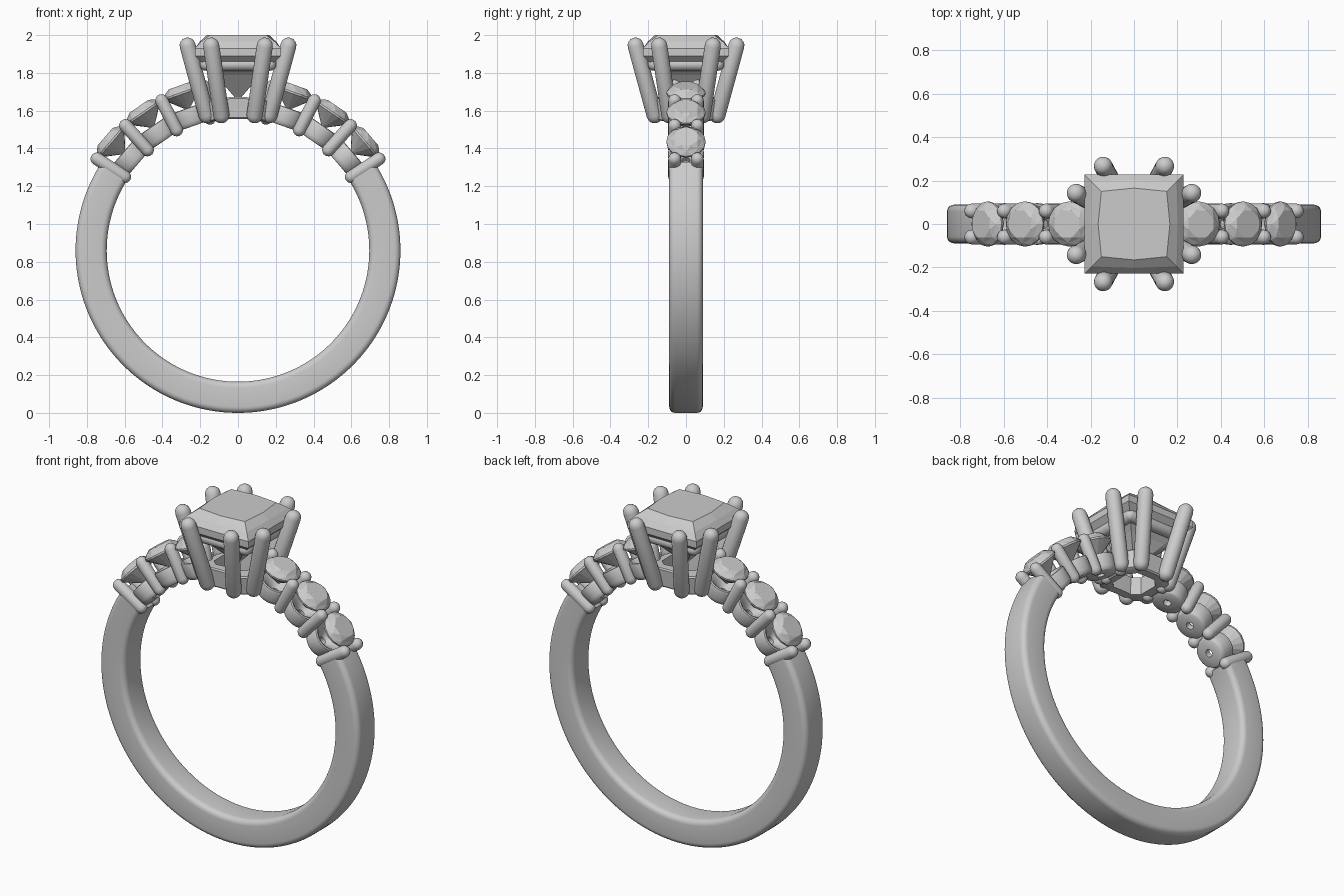
import bpy, bmesh
from math import sin, cos, pi, radians
from mathutils import Matrix, Vector

if "Cube" in bpy.data.objects:
    bpy.data.objects.remove(bpy.data.objects["Cube"])

CZ, RI, RO = 0.86, 0.695, 0.86      # ring centre height, inner and outer radius


def make(name, verts, faces, mat=None, smooth=True):
    me = bpy.data.meshes.new(name)
    me.from_pydata([tuple(v) for v in verts], [], faces)
    bm = bmesh.new()
    bm.from_mesh(me)
    bmesh.ops.remove_doubles(bm, verts=bm.verts, dist=1e-5)
    bmesh.ops.recalc_face_normals(bm, faces=bm.faces)
    bm.to_mesh(me)
    bm.free()
    ob = bpy.data.objects.new(name, me)
    bpy.context.collection.objects.link(ob)
    if mat:
        me.transform(mat)
    if smooth:
        bpy.ops.object.select_all(action='DESELECT')
        ob.select_set(True)
        bpy.context.view_layer.objects.active = ob
        bpy.ops.object.shade_smooth_by_angle(angle=radians(40))
    return ob


def loft(name, rings, mat=None, smooth=True, cap=True, loop=False):
    n = len(rings[0])
    verts = [v for r in rings for v in r]
    faces = []
    for i in range(len(rings) if loop else len(rings) - 1):
        a, b = i * n, (i + 1) % len(rings) * n
        faces += [(a + j, a + (j + 1) % n, b + (j + 1) % n, b + j) for j in range(n)]
    if cap and not loop:
        faces += [tuple(range(n)), tuple(range(len(verts) - n, len(verts)))]
    return make(name, verts, faces, mat, smooth)


def circle(r, z, n, off=0.0):
    return [(r * cos(2 * pi * (j + off) / n), r * sin(2 * pi * (j + off) / n), z) for j in range(n)]


def rod(name, p, q, r):
    # round-ended bar whose tips lie at p and q
    p, q = Vector(p), Vector(q)
    d = q - p
    L = d.length
    arcs = [radians(a) for a in (6, 25, 45, 65, 90)]
    prof = [(r * sin(a), r - r * cos(a)) for a in arcs]
    prof += [(r * sin(a), L - r + r * cos(a)) for a in reversed(arcs)]
    mat = Matrix.Translation(p) @ d.to_track_quat('Z', 'Y').to_matrix().to_4x4()
    return loft(name, [circle(a, z, 20) for a, z in prof], mat)


def radial(deg, side):
    # local z points outward from the ring centre
    return Matrix.Translation((0, 0, CZ)) @ Matrix.Rotation(side * radians(90 - deg), 4, 'Y')


def rounded_rect(hw, lo, hi, r):
    pts = []
    for cx, cy, a0 in ((hw - r, hi - r, 0), (-hw + r, hi - r, 90),
                       (-hw + r, lo + r, 180), (hw - r, lo + r, 270)):
        for k in range(6):
            a = radians(a0 + 18 * k)
            pts.append((cx + r * cos(a), cy + r * sin(a)))
    return pts


# Shank: rounded band sweeping below the stones
prof = rounded_rect(0.089, RI, RO, 0.032)
rings = []
for i in range(97):
    a = radians(33 - 246 * i / 96)
    rings.append([(r * cos(a), y, CZ + r * sin(a)) for y, r in prof])
loft("shank", rings)

# Shoulder stones, cups and prong pairs
cup = [(0.022, 0.700), (0.078, 0.700), (0.086, 0.706), (0.092, 0.725), (0.096, 0.785),
       (0.093, 0.797), (0.085, 0.800), (0.075, 0.795), (0.022, 0.735)]
for side, label in ((-1, "left"), (1, "right")):
    for k in range(3):
        m = radial(40.5 + 15 * k, side)
        loft(f"{label}_cup_{k+1}", [circle(r, z, 32) for r, z in cup], m, loop=True)
        # round brilliant: culet, girdle, crown, table
        gem = [circle(0.004, 0.79, 16), circle(0.104, 0.879, 16), circle(0.104, 0.889, 16)]
        v = [p for r in gem for p in r] + circle(0.088, 0.908, 8) + circle(0.066, 0.926, 8, 0.5)
        f = [tuple(range(16))]
        for b in (0, 16):
            f += [(b + j, b + (j + 1) % 16, b + 16 + (j + 1) % 16, b + 16 + j) for j in range(16)]
        for j in range(8):
            g, g1, g2 = 32 + 2 * j, 32 + 2 * j + 1, 32 + (2 * j + 2) % 16
            s, s1 = 48 + j, 48 + (j + 1) % 8
            f += [(g, g1, s), (g1, g2, s1), (g1, s1, s), (s, s1, 56 + j), (s, 56 + j, 56 + (j - 1) % 8)]
        f.append(tuple(range(56, 64)))
        make(f"{label}_stone_{k+1}", v, f, m, smooth=False)
    for k in range(4):
        m = radial(33 + 15 * k, side)
        for y, end in ((-0.06, "front"), (0.06, "back")):
            rod(f"{label}_{end}_shoulder_prong_{k+1}", m @ Vector((0, y, 0.682)),
                m @ Vector((0, y, 0.924)), 0.034)

# Centre stone: square cut with stepped crown and pointed pavilion
def square(h, z, bulge=1.0):
    b = h * bulge
    return [(h, h, z), (0, b, z), (-h, h, z), (-b, 0, z), (-h, -h, z), (0, -b, z), (h, -h, z), (b, 0, z)]

loft("centre_stone", [square(0.004, 1.655), square(0.12, 1.79), square(0.228, 1.89),
                      square(0.228, 1.93), square(0.195, 1.965, 1.04),
                      square(0.15, 2.0, 1.1)], smooth=False)

# Eight leaning claws, two per side of the centre stone
n = 0
for sx in (-1, 1):
    for sy in (-1, 1):
        for (tx, ty), (bx, by) in (((0.148, 0.278), (0.082, 0.155)), ((0.278, 0.148), (0.155, 0.082))):
            n += 1
            rod(f"centre_claw_{n}", (sx * bx, sy * by, 1.535), (sx * tx, sy * ty, 1.985), 0.043)

# Upper gallery rail: four round bars under the stone
h, z, r = 0.168, 1.845, 0.034
for i in range(4):
    m = Matrix.Rotation(i * pi / 2, 4, 'Z')
    rod(f"gallery_rail_{i+1}", m @ Vector((-h - r, -h, z)), m @ Vector((h + r, -h, z)), r)

# Basket base: square frame bent to follow the finger hole
def frame(h, c, z):
    pts = []
    for q in range(4):
        m = Matrix.Rotation(q * pi / 2, 4, 'Z')
        for j in range(7):
            p = m @ Vector((h, (h - c) * (j / 3 - 1), 0))
            pts.append((p.x, p.y, z - 0.72 * p.x ** 2))
    return pts

loft("basket_base", [frame(0.10, 0.04, 1.557), frame(0.148, 0.05, 1.557), frame(0.156, 0.05, 1.565),
                     frame(0.164, 0.05, 1.665), frame(0.158, 0.05, 1.673),
                     frame(0.11, 0.04, 1.673)], loop=True)
